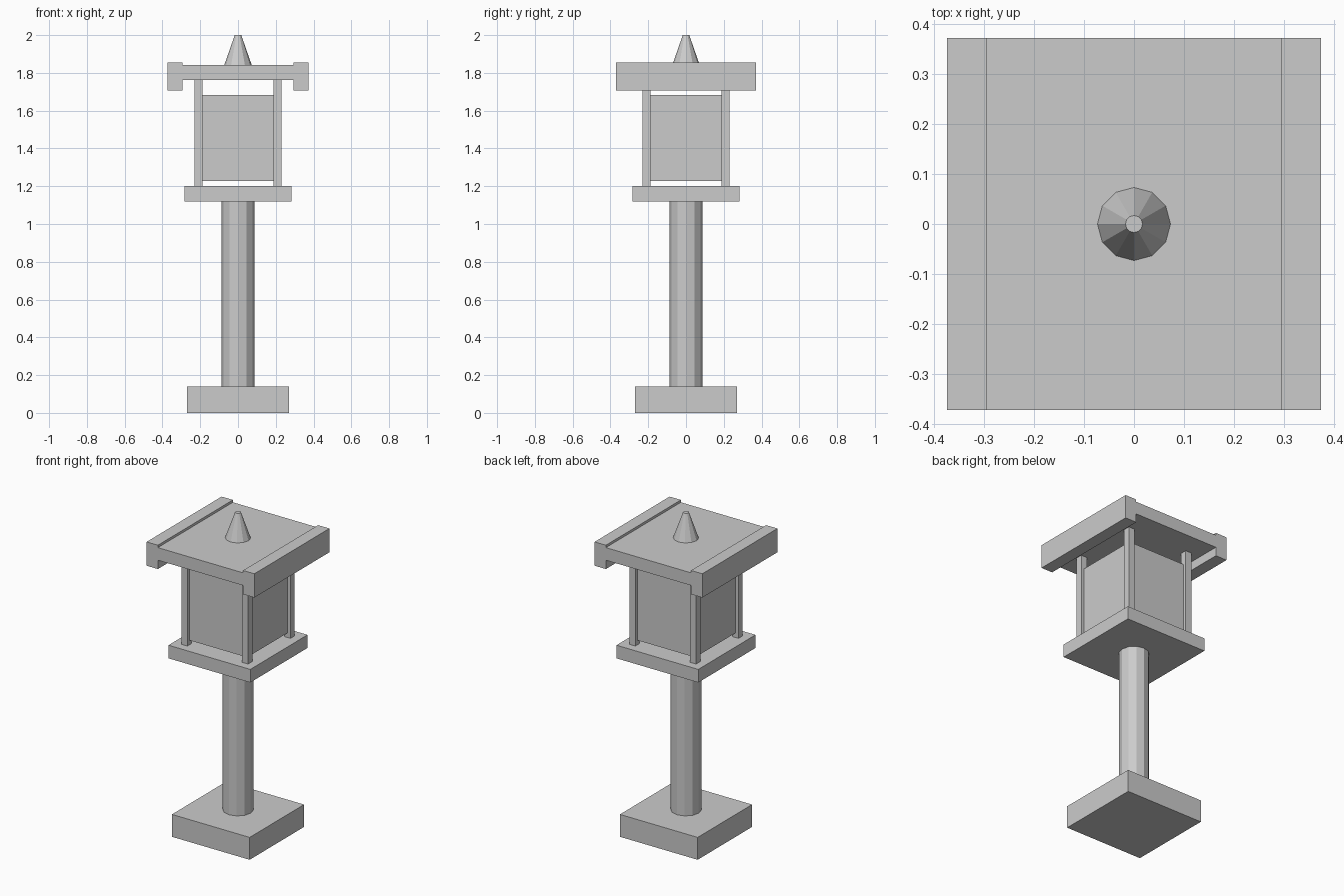
import bpy, bmesh, math

if "Cube" in bpy.data.objects:
    bpy.data.objects.remove(bpy.data.objects["Cube"])

# One plain stone grey
grey = bpy.data.materials.new("stone grey")
grey.diffuse_color = (0.6, 0.6, 0.6, 1)
grey.use_nodes = True
grey.node_tree.nodes["Principled BSDF"].inputs["Base Color"].default_value = grey.diffuse_color


def finish(name, bm):
    bmesh.ops.recalc_face_normals(bm, faces=bm.faces)
    me = bpy.data.meshes.new(name)
    bm.to_mesh(me)
    bm.free()
    me.materials.append(grey)
    ob = bpy.data.objects.new(name, me)
    bpy.context.collection.objects.link(ob)
    return ob


def prism(name, profile, to3d, step):
    """Extrude a flat profile along the vector step."""
    bm = bmesh.new()
    face = bm.faces.new([bm.verts.new(to3d(*p)) for p in profile])
    new = bmesh.ops.extrude_face_region(bm, geom=[face])["geom"]
    bmesh.ops.translate(bm, vec=step, verts=[v for v in new if isinstance(v, bmesh.types.BMVert)])
    return finish(name, bm)


def block(name, half, z0, z1, cx=0, cy=0):
    pts = [(cx - half, cy - half), (cx + half, cy - half), (cx + half, cy + half), (cx - half, cy + half)]
    return prism(name, pts, lambda x, y: (x, y, z0), (0, 0, z1 - z0))


def cone(name, r0, r1, z0, z1, sides=12):
    bm = bmesh.new()
    rings = [[bm.verts.new((r * math.cos(2 * math.pi * i / sides), r * math.sin(2 * math.pi * i / sides), z))
              for i in range(sides)] for r, z in ((r0, z0), (r1, z1))]
    for i in range(sides):
        j = (i + 1) % sides
        bm.faces.new((rings[0][i], rings[0][j], rings[1][j], rings[1][i]))
    bm.faces.new(rings[0])
    bm.faces.new(rings[1])
    return finish(name, bm)


# Foot, shaft and platform
block("base", 0.269, 0, 0.14)
cone("shaft", 0.0875, 0.0875, 0.14, 1.118)
block("platform", 0.283, 1.118, 1.20)

# Lamp box with its corners set into four posts
block("lamp_box", 0.21, 1.228, 1.682)
for sx, side in ((-1, "left"), (1, "right")):
    for sy, end in ((-1, "front"), (1, "back")):
        block(f"{end}_{side}_post", 0.021, 1.20, 1.762, sx * 0.21, sy * 0.21)

# Roof slab with deeper side beams, one profile run from front to back
half = [(0.295, 1.762), (0.295, 1.707), (0.373, 1.707), (0.373, 1.856), (0.295, 1.856), (0.295, 1.841)]
profile = half + [(-x, z) for x, z in reversed(half)]
prism("roof", profile, lambda x, z: (x, -0.371, z), (0, 0.742, 0))

# Finial
cone("finial", 0.073, 0.017, 1.841, 2.0)
